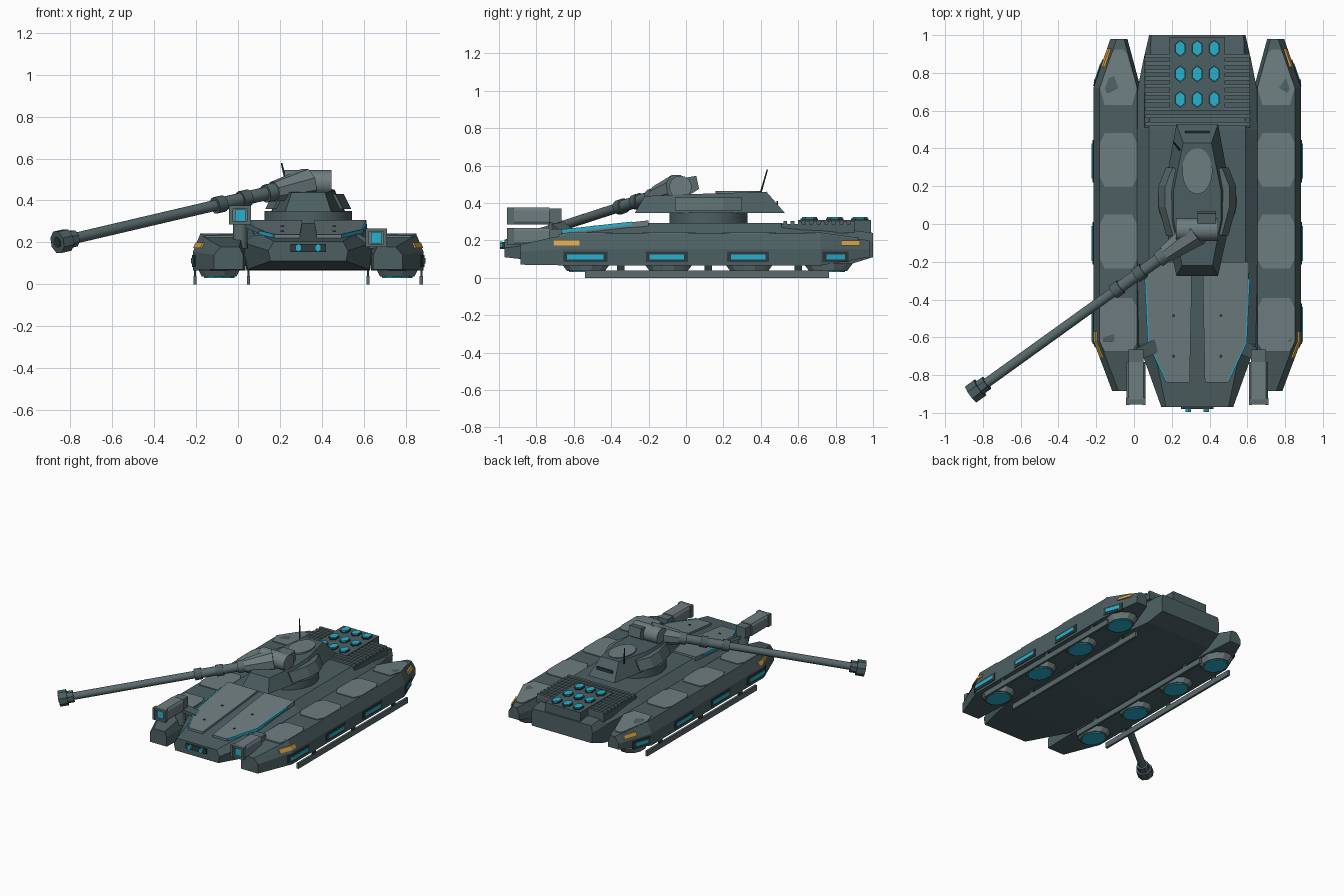
import bpy, bmesh, math
from mathutils import Vector

if "Cube" in bpy.data.objects:
    bpy.data.objects.remove(bpy.data.objects["Cube"])

CX = 0.335  # tank centreline


def mat(name, rgb):
    m = bpy.data.materials.new(name)
    m.diffuse_color = (*rgb, 1)
    m.use_nodes = True
    m.node_tree.nodes["Principled BSDF"].inputs["Base Color"].default_value = m.diffuse_color
    return m


BODY = mat("slate_body", (.073, .115, .122))
LIGHT = mat("pale_armour", (.155, .205, .215))
GUN = mat("gun_grey", (.10, .145, .15))
DARK = mat("dark_trim", (.028, .042, .046))
CYAN = mat("cyan_glow", (.02, .44, .62))
ORANGE = mat("amber_marker", (.68, .36, .06))


def finish(name, bm, m, smooth=False):
    bmesh.ops.recalc_face_normals(bm, faces=bm.faces)
    me = bpy.data.meshes.new(name)
    bm.to_mesh(me)
    bm.free()
    me.materials.append(m)
    ob = bpy.data.objects.new(name, me)
    bpy.context.collection.objects.link(ob)
    if smooth:
        bpy.ops.object.select_all(action='DESELECT')
        ob.select_set(True)
        bpy.context.view_layer.objects.active = ob
        bpy.ops.object.shade_smooth_by_angle(angle=math.radians(35))
    return ob


def loft(name, rings, m, smooth=False):
    """Skin equal-length rings of points and cap both ends."""
    bm = bmesh.new()
    vs = [[bm.verts.new(p) for p in r] for r in rings]
    n = len(vs[0])
    for a, b in zip(vs, vs[1:]):
        for i in range(n):
            bm.faces.new((a[i], a[(i + 1) % n], b[(i + 1) % n], b[i]))
    bm.faces.new(vs[0])
    bm.faces.new(vs[-1])
    return finish(name, bm, m, smooth)


def prism(name, pts, vec, m):
    return loft(name, [pts, [Vector(p) + Vector(vec) for p in pts]], m)


def box(name, x0, x1, y0, y1, z0, z1, m):
    return prism(name, [(x0, y0, z0), (x1, y0, z0), (x1, y1, z0), (x0, y1, z0)], (0, 0, z1 - z0), m)


def tube(name, a, b, r0, r1, m, n=20):
    a, b = Vector(a), Vector(b)
    d = (b - a).normalized()
    u = d.cross(Vector((0, 0, 1)) if abs(d.z) < .9 else Vector((1, 0, 0))).normalized()
    v = d.cross(u)
    ang = [2 * math.pi * (i + .5) / n for i in range(n)]
    return loft(name, [[p + (u * math.cos(t) + v * math.sin(t)) * r for t in ang]
                       for p, r in ((a, r0), (b, r1))], m, n > 10)


def oval(x, y, z, rx, ry, n=8, off=.5):
    return [(x + rx * math.cos(2 * math.pi * (i + off) / n),
             y + ry * math.sin(2 * math.pi * (i + off) / n), z) for i in range(n)]


def interp(table, y):
    for (a, p), (b, q) in zip(table, table[1:]):
        if y <= b:
            return p + (q - p) * (y - a) / (b - a)
    return table[-1][1]


# Central hull: y, then half width and height for bottom, middle and top
HULL = [(-.97, .18, .11, .19, .16, .165, .205), (-.63, .29, .07, .312, .20, .235, .245),
        (-.2, .295, .065, .318, .235, .255, .293), (.5, .295, .065, .318, .235, .255, .293),
        (.72, .295, .065, .315, .23, .25, .272), (.87, .27, .07, .285, .215, .25, .257),
        (1.0, .25, .11, .255, .19, .245, .24)]
loft("hull", [[(CX + s * w, y, z) for s, w, z in
               ((-1, a, za), (1, a, za), (1, b, zb), (1, c, zc), (-1, c, zc), (-1, b, zb))]
              for y, a, za, b, zb, c, zc in HULL], BODY)

# Nose lamp panel
box("nose_panel", CX - .085, CX + .085, -.98, -.95, .155, .192, DARK)
for s in (-1, 1):
    prism("nose_lamp", [(CX + s * .047 + x, -.98, .174 + z) for x, _, z in
                        [(p[0], 0, p[1]) for p in oval(0, 0, 0, .017, .02, 6)]], (0, -.015, 0), CYAN)

# Side pod outlines measured from the centreline
OUT = [(-.885, .45), (-.62, .55), (.72, .55), (.98, .46)]
INN = [(-.885, .31), (-.62, .30), (.72, .30), (.98, .37)]
TOP = [(-.885, .178), (-.64, .236), (.72, .236), (.98, .20)]


def deck(y):
    return interp(TOP, y)


def flank(s, y0, y1, z0, z1, t, m, name):
    """Thin plate following the outer pod wall."""
    ys = [y0] + [b for b in (-.62, .72) if y0 < b < y1] + [y1]

    def wall(y, z, k):
        d = interp(OUT, y) - max(0, z - .155) * .43 + k
        return (CX + s * d, y, z)
    loft(name, [[wall(y, z0, -.004), wall(y, z0, t), wall(y, z1, t), wall(y, z1, -.004)]
                for y in ys], m)


for s in (-1, 1):
    rings = []
    for y, zb, zm in ((-.885, .07, .14), (-.62, .066, .155), (.72, .066, .155), (.98, .11, .155)):
        o, i = interp(OUT, y), interp(INN, y)
        rings.append([(CX + s * d, y, z) for d, z in
                      ((o, zb), (o, zm), (o - .033, deck(y)), (i + .018, deck(y)), (i, zm), (i, zb))])
    loft("side_pod", rings, BODY)

    for k in range(4):
        yc = (-.535, -.093, .338, .78)[k]
        # Pale top pads, the last one pointed toward the rear
        if k < 3:
            plan = [(.345, -.143), (.49, -.143), (.516, -.09), (.516, .09),
                    (.49, .143), (.345, .143), (.318, .09), (.318, -.09)]
        else:
            plan = [(.345, -.15), (.49, -.15), (.516, -.06), (.45, .125), (.435, .145),
                    (.395, .145), (.375, .125), (.318, -.06)]
        pts = [(CX + s * d, yc + e, deck(yc + e) - .012) for d, e in plan]
        prism("pod_pad", pts, (0, 0, .018), LIGHT)
        # Hover lifters underneath
        xc, yl = CX + s * .425, min(yc, .76)
        loft("hover_skirt", [oval(xc, yl, .075, .105, .135, 12), oval(xc, yl, .036, .085, .105, 12)], LIGHT)
        prism("hover_glow", oval(xc, yl, .037, .075, .093, 12), (0, 0, -.007), CYAN)

    # Side windows and amber markers
    for a, b in ((-.655, -.42), (-.215, .01), (.22, .445), (.73, .87)):
        flank(s, a, b, .083, .14, .005, DARK, "window_frame")
        flank(s, a + .02, b - .02, .099, .125, .009, CYAN, "window_glow")
    flank(s, -.71, -.57, .172, .2, .007, ORANGE, "front_marker")
    flank(s, .83, .93, .172, .198, .007, ORANGE, "rear_marker")

    # Landing skids
    for d in (.285, .54):
        box("skid", CX + s * d - .008, CX + s * d + .008, -.54, .765, 0, .04, GUN)
        for y in (-.35, .12, .6):
            box("skid_strut", CX + s * d - .005, CX + s * d + .005, y - .02, y + .02, .035, .07, DARK)

    # Front armour plates with glowing outer edges and bolts
    def slope(d, y, k=0):
        return (CX + s * d, y, .307 + .11 * (y + .2) + k)
    plan = [(.275, -.2), (.258, -.63), (.16, -.84), (.04, -.84), (.03, -.34), (.03, -.2)]
    prism("glacis_plate", [slope(d, y) for d, y in plan], (0, 0, -.03), LIGHT)
    edge = [(.272, -.29), (.256, -.63), (.16, -.835)]
    loft("glacis_glow", [[slope(d - .002, y, -.015), slope(d + .007, y, -.015),
                          slope(d + .007, y, .003), slope(d - .002, y, .003)] for d, y in edge], CYAN)
    for y in (-.485, -.7):
        x, y, z = slope(.125, y)
        tube("plate_bolt", (x, y, z - .005), (x, y, z + .004), .009, .009, DARK, 8)

    # Front weapon pods, the left one raised
    x, z = CX + s * .325, (.222 if s > 0 else .33)
    prism("weapon_case", [(x + a, -.93, z + b) for a, b in
                          ((-.04, -.045), (.04, -.045), (.05, -.03), (.05, .03), (.04, .045), (-.04, .045),
                           (-.05, .03), (-.05, -.03))], (0, .2, 0), LIGHT)
    box("weapon_rear", x - .04, x + .04, -.74, -.665, z - .035, z + .04, GUN)
    for a in (-1, 1):
        box("weapon_lip", x + a * .043 - .009, x + a * .043 + .009, -.957, -.92, z - .045, z + .045, GUN)
        box("weapon_brow", x - .045, x + .045, -.955, -.92, z + a * .037 - .008, z + a * .037 + .008, GUN)
    box("weapon_muzzle", x - .025, x + .025, -.942, -.925, z - .027, z + .027, CYAN)
    tube("weapon_mount", (x, -.70, .17), (x, -.70, z), .035, .035, GUN)
    prism("weapon_arm", [(x, -.73, z - .05), (x, -.66, z - .05), (CX + s * .21, -.6, .23),
                         (CX + s * .21, -.68, .23)], (0, 0, .025), BODY)

    # Turret cheek guards
    plan = [(.13, -.05), (.165, -.06), (.205, .09), (.205, .2), (.165, .30), (.13, .28)]
    loft("turret_cheek", [[(CX + s * d, y, .36) for d, y in plan],
                          [(CX + s * (d - .035), y, .43) for d, y in plan]], GUN)

# Rear deck grille and launcher
box("grille_base", CX - .28, CX + .28, .51, .9, .24, .287, BODY)
for i in range(10):
    y = .52 + i * .04
    box("grille_slat", CX - .278, CX + .278, y, y + .02, .28, .304, GUN)
box("launcher_block", CX - .147, CX + .147, .6, .99, .23, .309, BODY)
for x in (-.09, 0, .09):
    for y in (.66, .795, .93):
        prism("launcher_rim", oval(CX + x, y, .3, .034, .047, 6, .5), (0, 0, .016), DARK)
        prism("launcher_cell", oval(CX + x, y, .31, .029, .041, 6, .5), (0, 0, .014), CYAN)

# Turret
tube("turret_ring", (CX, .12, .28), (CX, .12, .35), .21, .21, BODY, 32)


def plan_ring(half):
    return [(CX + d, y, z) for d, y, z in half] + [(CX - d, y, z) for d, y, z in reversed(half)]


loft("turret_body", [plan_ring([(.11, -.275, .345), (.175, .02, .345), (.178, .16, .345), (.11, .53, .345)]),
                     plan_ring([(.08, -.22, .437), (.125, .02, .447), (.125, .18, .452), (.075, .43, .46)])], BODY)
prism("turret_hatch", oval(CX, .28, .44, .08, .122, 24), (0, 0, .024), LIGHT)
box("rear_vent", CX - .065, CX + .065, .483, .493, .39, .41, DARK)
tube("antenna", (.21 + .03, .395, .44), (.208, .435, .578), .006, .004, DARK, 6)


# Main gun swung to the left, positions given by x along the bore
def bore(x):
    return (x, -.04 + .719 * (x - CX), .48 + .234 * (x - CX))


tube("gun_trunnion", (.222, -.03, .485), (.445, -.03, .485), .06, .06, LIGHT, 24)
prism("gun_counterweight", [(.335, y, z) for y, z in
                            ((-.03, .435), (.03, .45), (.07, .475), (.055, .545), (-.03, .53))], (.1, 0, 0), GUN)
for name, a, b, r0, r1, m, n in (
        ("gun_mantlet", .33, .17, .078, .05, LIGHT, 8), ("gun_collar", .18, .13, .043, .043, GUN, 20),
        ("gun_sleeve", .15, -.1, .032, .032, GUN, 20), ("sleeve_ring_rear", .05, .01, .04, .04, BODY, 20),
        ("sleeve_ring_front", -.07, -.11, .04, .04, BODY, 20), ("gun_barrel", -.08, -.8, .026, .026, GUN, 20),
        ("muzzle_brake", -.78, -.85, .042, .042, BODY, 8), ("muzzle_ring", -.815, -.862, .056, .056, BODY, 8),
        ("muzzle_bore", -.86, -.865, .026, .026, DARK, 16)):
    tube(name, bore(a), bore(b), r0, r1, m, n)
